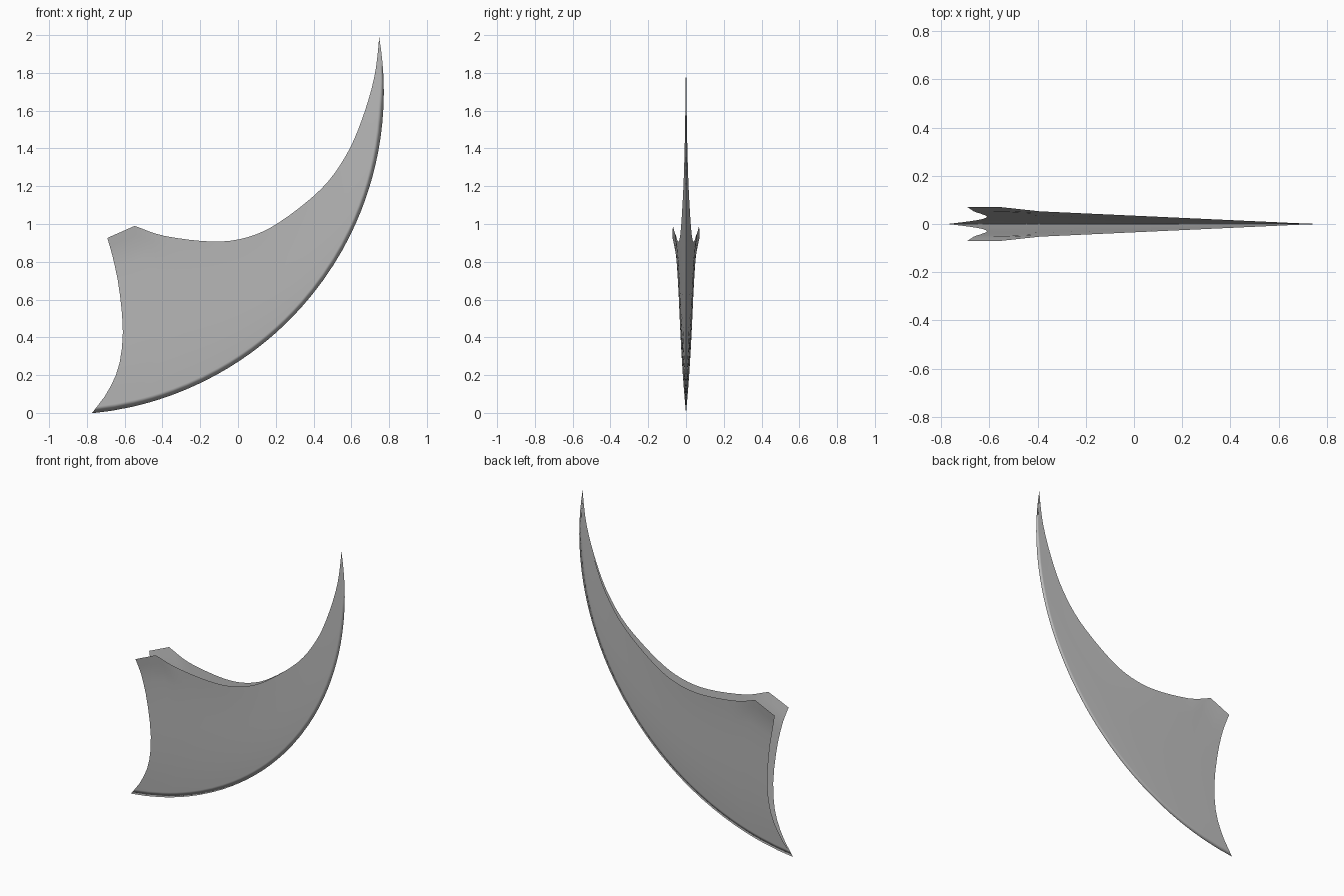
import bpy, bmesh, math
from mathutils import Vector

cube = bpy.data.objects.get("Cube")
if cube:
    bpy.data.objects.remove(cube)


def spline(points, t):
    """Catmull-Rom curve through the points, t from 0 to 1."""
    p = [Vector(q) for q in points]
    p = [2 * p[0] - p[1]] + p + [2 * p[-1] - p[-2]]
    s = min(max(t, 0), 1) * (len(points) - 1)
    i = min(int(s), len(points) - 2)
    f = s - i
    a, b, c, d = p[i:i + 4]
    return 0.5 * (2 * b + (c - a) * f + (2 * a - 5 * b + 4 * c - d) * f ** 2
                  + (3 * b - a - 3 * c + d) * f ** 3)


# Outline in (x, z): circular keel, concave rear edge, hollow upper edge
CENTRE, RADIUS = Vector((-0.938, 1.7)), 1.71
START, END = math.radians(-84.5), math.radians(9.8)
REAR = [(-0.775, 0), (-0.69, 0.115), (-0.63, 0.255), (-0.61, 0.44),
        (-0.63, 0.66), (-0.662, 0.82), (-0.692, 0.926)]
UPPER = [(-0.547, 0.99), (-0.39, 0.937), (-0.135, 0.907), (0.05, 0.93),
         (0.22, 1.01), (0.44, 1.185), (0.57, 1.36), (0.653, 1.545),
         (0.72, 1.77), (0.75, 1.995)]


def keel(u):
    a = START + (END - START) * u
    return CENTRE + RADIUS * Vector((math.cos(a), math.sin(a)))


# Upper edge samples and their length parameter
corner = Vector(REAR[-1])
steps = 36
top = [corner, corner.lerp(Vector(UPPER[0]), 0.5)]
top += [spline(UPPER, i / steps) for i in range(steps + 1)]
top[-1] = keel(1)
lengths = [0]
for a, b in zip(top, top[1:]):
    lengths.append(lengths[-1] + (b - a).length)

# One wall: narrow strip along the keel, then even rows up to the open edge
ROWS = 14
bm = bmesh.new()
grid = []
for edge, dist in zip(top, lengths):
    u = dist / lengths[-1]
    base = keel(u)
    strip = min(0.4, 0.05 / max((edge - base).length, 0.001))
    width = min(0.061, max(0, 0.046 * (0.75 - edge.x)))
    flare = 0.01 * min(1, max(0, (-0.39 - edge.x) / 0.16))
    column = []
    for r in range(ROWS + 1):
        v = 0 if r == 0 else strip + (1 - strip) * (r - 1) / (ROWS - 1)
        bend = spline(REAR, v) - Vector(REAR[0]).lerp(corner, v)
        p = base.lerp(edge, v) + bend * (1 - u) ** 2
        lip = min(1, max(0, (v - 0.84) / 0.16))
        y = -(width * v + flare * lip)
        column.append(bm.verts.new((p.x, y, p.y)))
    grid.append(column)
for c, d in zip(grid, grid[1:]):
    for r in range(ROWS):
        bm.faces.new((c[r], d[r], d[r + 1], c[r + 1]))
bmesh.ops.remove_doubles(bm, verts=bm.verts, dist=0.0005)
for f in bm.faces:
    f.smooth = True

mesh = bpy.data.meshes.new("curved_blade_shell")
bm.to_mesh(mesh)
bm.free()
shell = bpy.data.objects.new("curved_blade_shell", mesh)
bpy.context.collection.objects.link(shell)

# Opposite wall, joined along the keel
mirror = shell.modifiers.new("opposite_wall", 'MIRROR')
mirror.use_axis = (False, True, False)
mirror.use_clip = True
mirror.merge_threshold = 0.0005

# Plain grey
grey = bpy.data.materials.new("plain_grey")
grey.use_nodes = True
colour = (0.5, 0.5, 0.5, 1)
grey.diffuse_color = colour
grey.node_tree.nodes["Principled BSDF"].inputs["Base Color"].default_value = colour
mesh.materials.append(grey)
